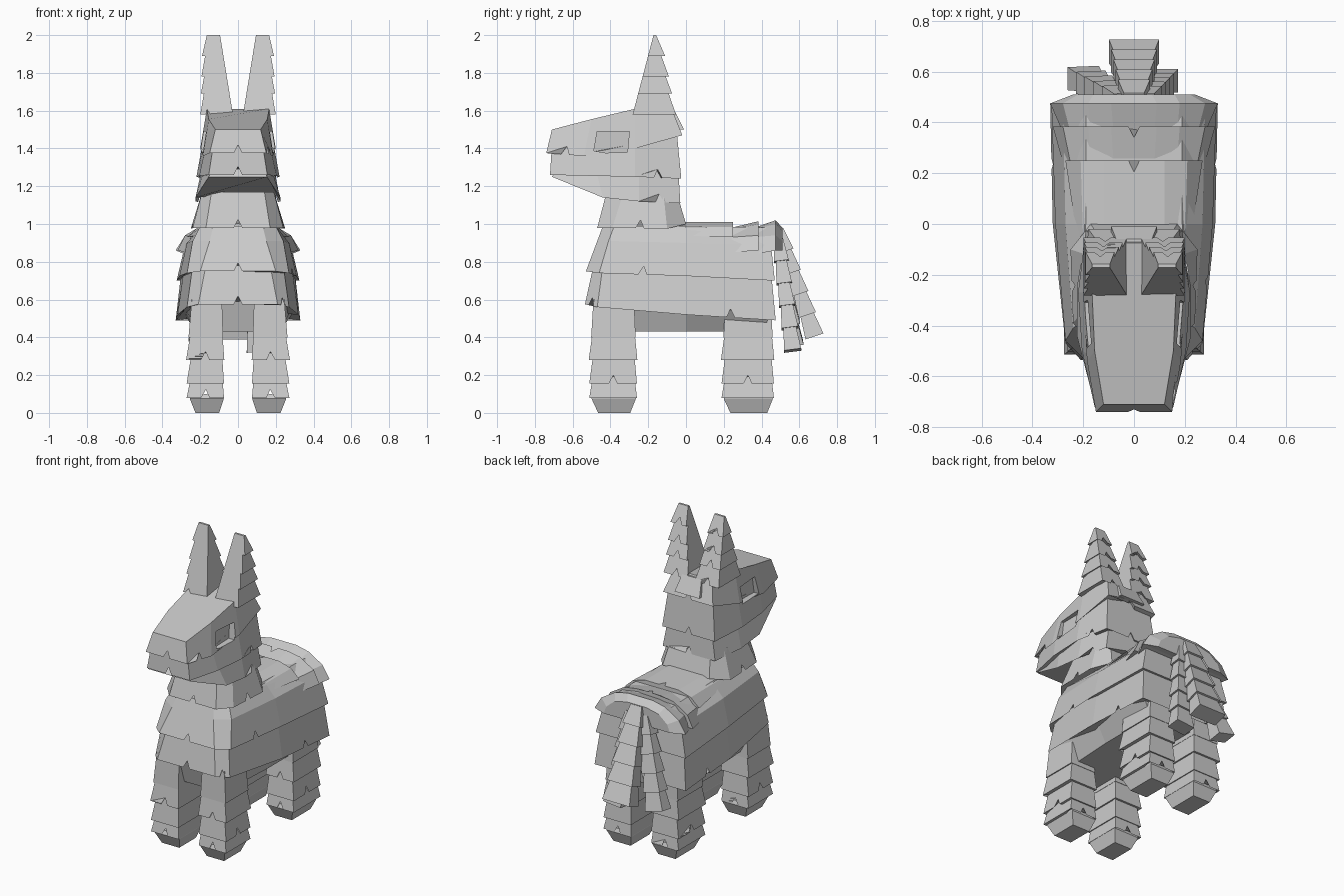
import bpy, bmesh
from mathutils import Vector

if "Cube" in bpy.data.objects:
    bpy.data.objects.remove(bpy.data.objects["Cube"])


def mirror_ring(half):
    """Half outline (front to back, +x side) -> closed symmetric ring."""
    return list(half) + [(-x, y, z) for x, y, z in reversed(half)]


def loft(name, rings, notch=()):
    """Closed flat-faced loft; listed edges of the last ring get a cut in the paper fringe."""
    bm = bmesh.new()
    n = len(rings[0])
    loops = [[bm.verts.new(p) for p in r] for r in rings]
    bottom = []
    for k in range(len(rings) - 1):
        for i in range(n):
            j = (i + 1) % n
            a, b, c, d = loops[k][i], loops[k][j], loops[k + 1][j], loops[k + 1][i]
            mid = []
            if k == len(rings) - 2:
                if i in notch:
                    lo = c.co - d.co
                    w = min(0.2, 0.022 / lo.length)
                    tip = d.co + lo * 0.5
                    up = (a.co + b.co) / 2 - tip
                    tip += up * min(0.5, 0.045 / up.length)
                    mid = [bm.verts.new(d.co + lo * (0.5 - w)), bm.verts.new(tip),
                           bm.verts.new(d.co + lo * (0.5 + w))]
                bottom += [d] + mid
            bm.faces.new([a, b, c] + mid[::-1] + [d])
    bm.faces.new(loops[0][::-1])
    bm.faces.new(bottom)
    bmesh.ops.recalc_face_normals(bm, faces=bm.faces[:])
    me = bpy.data.meshes.new(name)
    bm.to_mesh(me)
    bm.free()
    ob = bpy.data.objects.new(name, me)
    bpy.context.collection.objects.link(ob)
    return ob


def tier(name, *halves, notch=()):
    return loft(name, [mirror_ring(h) for h in halves], notch)


def rect(x0, x1, y0, y1, z):
    return [(x0, y0, z), (x1, y0, z), (x1, y1, z), (x0, y1, z)]


def flip(ring):
    return [(-x, y, z) for x, y, z in ring]


# body fringes
tier("upper_body_fringe",
     [(.13, -.44, .99), (.20, -.38, .99), (.19, 0, .99), (.19, .44, .98)],
     [(.15, -.47, .91), (.24, -.41, .91), (.27, 0, .90), (.28, .45, .89)],
     [(.20, -.53, .75), (.27, -.46, .74), (.31, 0, .725), (.325, .47, .70)], notch=(1, 7))
tier("lower_body_fringe",
     [(.17, -.49, .78), (.24, -.44, .78), (.285, 0, .77), (.30, .45, .75)],
     [(.21, -.535, .575), (.27, -.47, .56), (.32, 0, .52), (.33, .475, .49)],
     notch=(0, 2, 3, 4, 7))
tier("belly",
     [(.19, -.49, .60), (.25, -.44, .60), (.29, 0, .56), (.30, .44, .54)],
     [(.12, -.44, .43), (.20, -.38, .43), (.22, 0, .43), (.22, .42, .43)])

# back strip and rump fringes that run across the spine
def arch(y, pts):
    return mirror_ring([(x, y, z) for x, z in pts])

loft("back_strip", [arch(-.08, [(.22, .94), (.20, .98), (.12, 1.01)]),
                    arch(.25, [(.27, .93), (.21, .985), (.12, 1.01)])], notch=(2,))
loft("rump_fringe_front", [arch(.24, [(.28, .85), (.25, .93), (.17, .97), (.08, .98)]),
                           arch(.385, [(.32, .86), (.28, .94), (.18, 1.0), (.09, 1.015)])], notch=(3,))
loft("rump_fringe_back", [arch(.36, [(.28, .84), (.25, .93), (.17, .97), (.08, .98)]),
                          arch(.475, [(.33, .86), (.28, .94), (.18, 1.0), (.09, 1.02)]),
                          arch(.51, [(.24, .86), (.22, .91), (.16, .96), (.07, .98)])])

# neck fringe
tier("neck_fringe",
     [(.14, -.42, 1.17), (.19, -.33, 1.17), (.19, -.12, 1.17), (.14, -.05, 1.17)],
     [(.17, -.47, .98), (.24, -.39, .98), (.25, -.10, .975), (.17, 0, 1.0)],
     notch=(1, 7, 5))

# head fringes
head = [
    tier("head_top_fringe",
         [(.12, -.71, 1.50), (.155, -.50, 1.555), (.165, -.27, 1.61), (.14, -.075, 1.61)],
         [(.15, -.74, 1.375), (.185, -.54, 1.36), (.20, -.27, 1.40), (.18, -.02, 1.47)],
         notch=(0, 3, 7)),
    tier("head_middle_fringe",
         [(.13, -.71, 1.42), (.165, -.52, 1.43), (.18, -.27, 1.47), (.16, -.05, 1.50)],
         [(.155, -.72, 1.26), (.205, -.50, 1.255), (.22, -.27, 1.25), (.19, -.025, 1.24)],
         notch=(2, 3, 7)),
    tier("jaw_fringe",
         [(.13, -.68, 1.29), (.175, -.48, 1.30), (.19, -.25, 1.30), (.16, -.04, 1.28)],
         [(.155, -.71, 1.25), (.225, -.44, 1.14), (.225, -.25, 1.12), (.19, -.03, 1.11)],
         notch=(2, 4, 3)),
]

# sunken eyes cut through the head fringes
for s in (1, -1):
    eye = [(s * .15, -.49, 1.375), (s * .15, -.31, 1.38), (s * .15, -.30, 1.49), (s * .15, -.47, 1.49)]
    cutter = loft("eye_cutter", [eye, [(s * .4, y, z) for _, y, z in eye]])
    cutter.hide_render = True
    for part in head:
        mod = part.modifiers.new("eye", 'BOOLEAN')
        mod.operation, mod.solver, mod.object = 'DIFFERENCE', 'EXACT', cutter
        bpy.context.view_layer.objects.active = part
        bpy.ops.object.modifier_apply(modifier=mod.name)
    bpy.data.objects.remove(cutter)

# forelock behind the ears
tier("nape_tuft", [(.07, -.10, 1.60), (.07, -.06, 1.60)],
     [(.09, -.06, 1.50), (.09, -.01, 1.50)])

# ears: plain wedge with fringes on the outer and back sides
def ear_ring(z, flare):
    t = (2 - z) / .4
    return rect(.095 - .065 * t, .165 + .012 * t + flare, -.172 - .105 * t,
                -.158 + .075 * t + flare * 1.2, z)

for side, f in (("right", list), ("left", flip)):
    for k, (hi, lo) in enumerate([(2, 1.89), (1.93, 1.78), (1.83, 1.69), (1.74, 1.58)]):
        loft(f"{side}_ear_fringe_{k}", [f(ear_ring(hi, 0)), f(ear_ring(lo, .022))], notch=(2,))

# legs: hoof plus stacked fringes
for place, y0, y1 in (("front", -.49, -.275), ("back", .21, .45)):
    for side, f in (("right", list), ("left", flip)):
        nm = f"{place}_{side}"
        loft(nm + "_hoof", [f(rect(.08, .25, y0, y1, .10)), f(rect(.075, .255, y0 - .01, y1 + .01, .075)),
                            f(rect(.10, .225, y0 + .025, y1 - .02, 0))])
        for k, (hi, lo, fl, nt) in enumerate([(.60, .40, .012, ()), (.46, .28, .025, (0,)),
                                              (.32, .155, .022, (1,)), (.21, .08, .022, (0, 2))]):
            loft(f"{nm}_leg_fringe_{k}",
                 [f(rect(.085, .245, y0, y1, hi)),
                  f(rect(.085 - fl * .5, .25 + fl, y0 - fl, y1 + fl * .7, lo))], notch=nt)

# tail: three fringed strands
def strand(name, start, end, w0, w1, th, count):
    a, b = Vector(start), Vector(end)
    d = (b - a).normalized()
    side = (Vector((1, 0, 0)) - d * d.x).normalized()
    out = d.cross(side)
    for k in range(count):
        t0, t1 = max(0, (k - .25) / count), (k + 1) / count
        rings = []
        for t, fl in ((t0, 0), (t1, .014)):
            c, w, h = a.lerp(b, t), w0 + (w1 - w0) * t + fl, th * (.75 + .25 * t) + fl
            rings.append([c + side * sx * w + out * sy * h
                          for sx, sy in ((-1, -1), (1, -1), (1, 1), (-1, 1))])
        loft(f"{name}_{k}", rings)

strand("tail_middle", (0, .49, .97), (0, .68, .405), .04, .085, .036, 5)
strand("tail_left", (-.05, .49, .92), (-.20, .575, .37), .03, .05, .032, 5)
strand("tail_right", (.05, .49, .92), (.11, .565, .33), .03, .05, .032, 5)
